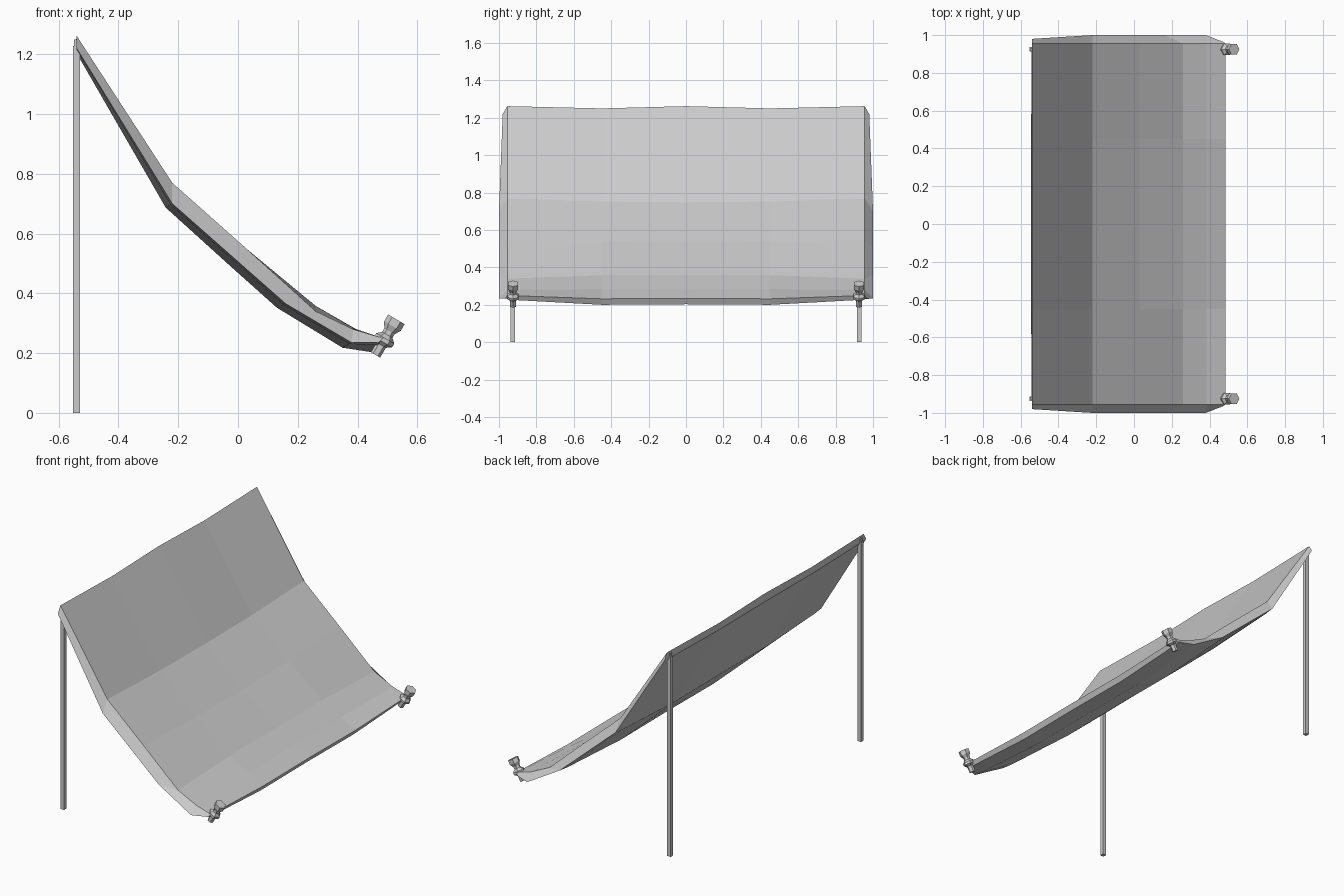
import bpy, bmesh
from mathutils import Vector

cube = bpy.data.objects.get("Cube")
if cube:
    bpy.data.objects.remove(cube, do_unlink=True)

grey = bpy.data.materials.new("plain_grey")
grey.use_nodes = True
colour = (0.6, 0.6, 0.6, 1)
grey.diffuse_color = colour
grey.node_tree.nodes["Principled BSDF"].inputs["Base Color"].default_value = colour


def finish(name, bm):
    bmesh.ops.recalc_face_normals(bm, faces=bm.faces)
    mesh = bpy.data.meshes.new(name)
    bm.to_mesh(mesh)
    bm.free()
    mesh.materials.append(grey)
    obj = bpy.data.objects.new(name, mesh)
    bpy.context.collection.objects.link(obj)
    return obj


def box(name, low, high):
    bm = bmesh.new()
    bmesh.ops.create_cube(bm, size=1)
    low, high = Vector(low), Vector(high)
    for v in bm.verts:
        v.co = (low + high) / 2 + v.co * (high - low)
    return finish(name, bm)


# Canopy: closed padded cloth lofted from the high back edge to the low front
# Each station: top (x, z), rim (x, y, z), sagging underside (x, z),
# top height change at the quarter points and at the middle
stations = [
    ((-0.54, 1.262), (-0.54, 0.98, 1.22), (-0.545, 1.212), -0.012, 0.0),
    ((-0.22, 0.77), (-0.22, 1.0, 0.70), (-0.242, 0.687), -0.018, -0.022),
    ((0.03, 0.548), (0.0, 1.0, 0.506), (-0.03, 0.495), -0.012, -0.016),
    ((0.26, 0.34), (0.16, 1.0, 0.365), (0.13, 0.352), 0.018, 0.018),
    ((0.385, 0.28), (0.38, 1.0, 0.235), (0.35, 0.218), 0.004, 0.006),
    ((0.485, 0.25), (0.47, 0.965, 0.235), (0.468, 0.2), -0.018, -0.015),
]
bm = bmesh.new()
rings = []
for (tx, tz), (rx, ry, rz), (ux, uz), quarter, middle in stations:
    top = [(tx, y, tz + d) for y, d in
           ((-0.955, 0), (-0.45, quarter), (0, middle), (0.45, quarter), (0.955, 0))]
    # The underside stays close to the rim at its ends and sags between them
    ex, ez = rx * 0.75 + ux * 0.25, rz * 0.75 + uz * 0.25
    under = [(ex, 0.93, ez), (ux, 0.45, uz), (ux, 0, uz + 0.003),
             (ux, -0.45, uz), (ex, -0.93, ez)]
    ring = [(rx, -ry, rz)] + top + [(rx, ry, rz)] + under
    rings.append([bm.verts.new(p) for p in ring])
count = len(rings[0])
for a, b in zip(rings, rings[1:]):
    for i in range(count):
        j = (i + 1) % count
        bm.faces.new((a[i], a[j], b[j], b[i]))
for r in (rings[0], rings[-1]):
    for i in range(1, 5):
        bm.faces.new((r[i], r[i + 1], r[11 - i], r[12 - i]))
    bm.faces.new((r[0], r[1], r[11]))
    bm.faces.new((r[5], r[6], r[7]))
finish("canopy", bm)

# Fastening knob: peg, collar, waist and head as (distance, radius)
knob = [(0, 0.018), (0.038, 0.018), (0.05, 0.035), (0.064, 0.035),
        (0.078, 0.02), (0.092, 0.02), (0.112, 0.032), (0.138, 0.032)]
sides = 6
base = Vector((0.46, 0, 0.194))
axis = Vector((0.5, 0, 0.85)).normalized()
turn = axis.to_track_quat('Z', 'Y')


def make_knob(name, y):
    bm = bmesh.new()
    previous = None
    for distance, radius in knob:
        made = bmesh.ops.create_circle(bm, segments=sides, radius=radius)["verts"]
        for v in made:
            v.co = turn @ (v.co + Vector((0, 0, distance))) + base + Vector((0, y, 0))
        if previous:
            for i in range(sides):
                j = (i + 1) % sides
                bm.faces.new((previous[i], previous[j], made[j], made[i]))
        else:
            bm.faces.new(made)
        previous = made
    bm.faces.new(previous)
    finish(name, bm)


# Posts, post hooks and knobs on both ends
for side, s in (("near", -1), ("far", 1)):
    y = 0.925 * s
    box(side + "_post", (-0.552, y - 0.012, 0), (-0.528, y + 0.012, 1.228))
    box(side + "_hook", (-0.548, y - 0.008, 1.2), (-0.538, y + 0.008, 1.25))
    make_knob(side + "_knob", y)
